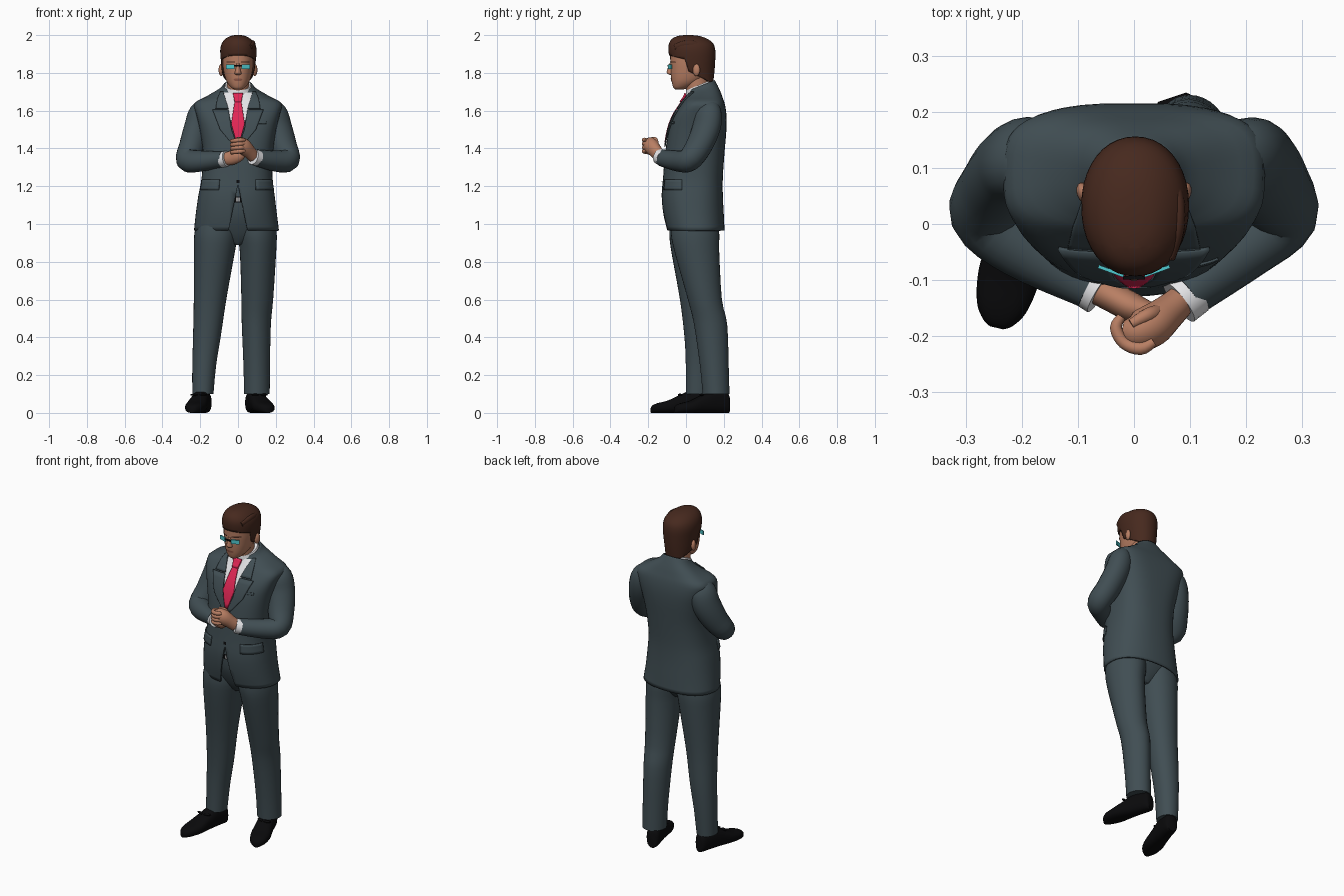
import bpy, bmesh, math
from mathutils import Vector, Matrix
from mathutils.bvhtree import BVHTree

def material(name, *rgb):
    m = bpy.data.materials.new(name)
    m.diffuse_color = (*rgb, 1)
    return m

SUIT = material("suit_grey", 0.052, 0.076, 0.087)
HAIR = material("hair_brown", 0.062, 0.022, 0.013)
SKIN = material("skin", 0.48, 0.21, 0.125)
SHIRT = material("shirt_white", 0.78, 0.78, 0.8)
TIE = material("tie_red", 0.75, 0.02, 0.09)
BLACK = material("leather_black", 0.003, 0.003, 0.0035)
LENS = material("lens_cyan", 0.08, 0.58, 0.62)
LIPS = material("lips", 0.28, 0.1, 0.065)
METAL = material("metal_grey", 0.3, 0.3, 0.3)

def finish(name, bm, mat, angle=50, thick=0.0, offset=-1):
    bmesh.ops.recalc_face_normals(bm, faces=bm.faces)
    me = bpy.data.meshes.new(name)
    bm.to_mesh(me)
    bm.free()
    me.materials.append(mat)
    ob = bpy.data.objects.new(name, me)
    bpy.context.collection.objects.link(ob)
    bpy.ops.object.select_all(action='DESELECT')
    ob.select_set(True)
    bpy.context.view_layer.objects.active = ob
    bpy.ops.object.shade_smooth_by_angle(angle=math.radians(angle))
    if thick:
        m = ob.modifiers.new("thickness", 'SOLIDIFY')
        m.thickness, m.offset = thick, offset

def spline(rows, k):
    """Catmull-Rom through rows of equal length."""
    out = []
    for i in range(len(rows) - 1):
        p = [rows[max(0, min(len(rows) - 1, i + j))] for j in (-1, 0, 1, 2)]
        for t in (s / k for s in range(k)):
            out.append([0.5 * (2 * b + (c - a) * t + (2 * a - 5 * b + 4 * c - d) * t * t
                               + (3 * b - a - 3 * c + d) * t ** 3) for a, b, c, d in zip(*p)])
    return out + [list(rows[-1])]

def skin_rings(rings, cap=True):
    bm = bmesh.new()
    vs = [[bm.verts.new(p) for p in ring] for ring in rings]
    for a, b in zip(vs, vs[1:]):
        for i in range(len(a)):
            bm.faces.new((a[i - 1], a[i], b[i], b[i - 1]))
    if cap:
        bm.faces.new(vs[0])
        bm.faces.new(vs[-1])
    return bm

def oval(n, p):
    angles = [2 * math.pi * i / n for i in range(n)]
    return [[math.copysign(abs(f(a)) ** (2 / p), f(a)) for f in (math.cos, math.sin)] for a in angles]

def loft(rows, n=32, p=2.0, tilt=0.0, cap=True, k=3):
    """Horizontal rings: z, cx, cy, rx, ry and optionally squareness."""
    rows = spline([r if len(r) == 6 else (*r, p) for r in rows], k)
    return skin_rings([[(cx + rx * c, cy + ry * s, z + tilt * ry * s) for c, s in oval(n, q)]
                       for z, cx, cy, rx, ry, q in rows], cap)

def tube(rows, ref=(1, 0, 0), n=20, p=2.0, k=4, axis=None):
    """Rings across a path (or a fixed axis): x, y, z, radius along ref, other radius."""
    rows = spline(rows, k)
    pts = [Vector(r[:3]) for r in rows]
    side, rings = Vector(ref), []
    for i, r in enumerate(rows):
        t = axis or (pts[min(i + 1, len(pts) - 1)] - pts[max(i - 1, 0)]).normalized()
        side = (side - t * side.dot(t)).normalized()
        rings.append([pts[i] + side * (r[3] * c) + t.cross(side) * (r[4] * s) for c, s in oval(n, p)])
    return skin_rings(rings)

def plate(name, rows, target, mat, lift=0.004, yaw=0.0, thick=0.0, cols=8, k=4):
    """Patch of rows (z, u0, u1) laid on a target surface, seen along a yawed direction."""
    rot = Matrix.Rotation(yaw, 3, 'Z')
    ray = rot @ Vector((0, 1, 0))
    bm, grid = bmesh.new(), []
    for i in range((len(rows) - 1) * k + 1):
        j = min(i // k, len(rows) - 2)
        z, a, b = [x + (y - x) * (i / k - j) for x, y in zip(rows[j], rows[j + 1])]
        hits = [target.ray_cast(rot @ Vector((a + (b - a) * c / cols, -1, z)), ray)[0] for c in range(cols + 1)]
        grid.append([bm.verts.new(h - ray * lift) if h else None for h in hits])
    for r0, r1 in zip(grid, grid[1:]):
        for c in range(cols):
            q = (r0[c], r0[c + 1], r1[c + 1], r1[c])
            if all(q):
                bm.faces.new(q)
    finish(name, bm, mat, thick=thick, offset=0)

def solid(name, loc, size, mat, rot=0.0, box=False):
    bm = bmesh.new()
    m = Matrix.Translation(loc) @ Matrix.Rotation(rot, 4, 'Z') @ Matrix.Diagonal((*size, 1))
    if box:
        bmesh.ops.create_cube(bm, size=2, matrix=m)
    else:
        bmesh.ops.create_uvsphere(bm, u_segments=16, v_segments=10, radius=1, matrix=m)
    finish(name, bm, mat)

# Jacket body, neckline tipped forward, front split open below the button
bm = loft([(0.965, -0.008, 0.052, 0.225, 0.152, 2.3), (1.05, -0.009, 0.04, 0.215, 0.16, 2.3),
           (1.15, -0.008, 0.033, 0.202, 0.162, 2.4), (1.25, -0.005, 0.037, 0.187, 0.158, 2.5),
           (1.38, 0, 0.047, 0.186, 0.157, 2.7), (1.50, 0, 0.062, 0.203, 0.152, 3.0),
           (1.58, 0, 0.077, 0.222, 0.137, 3.3), (1.64, 0, 0.092, 0.23, 0.112, 3.3),
           (1.675, 0, 0.094, 0.165, 0.095, 2.8), (1.71, 0, 0.088, 0.1, 0.08, 2.4),
           (1.735, 0, 0.082, 0.078, 0.07, 2.2)], n=48, cap=False)
for v in bm.verts:
    if v.co.z > 1.66:
        v.co.z += (v.co.y - 0.085) * 0.4 * (v.co.z - 1.66) / 0.075
jacket_bvh = BVHTree.FromBMesh(bm)
for s in (-1, 1):
    fs = [f for f in bm.faces if f.calc_center_median().y < 0 and f.calc_center_median().z < 1.25]
    geom = fs + list({e for f in fs for e in f.edges}) + list({v for f in fs for v in f.verts})
    bmesh.ops.bisect_plane(bm, geom=geom, plane_co=(0, 0, 1.21), plane_no=(s * 0.245, 0, 0.05))
mids = [(f, f.calc_center_median()) for f in bm.faces]
gap = [f for f, c in mids if c.y < 0 and abs(c.x) < 0.05 * (1.21 - c.z) / 0.245]
bmesh.ops.delete(bm, geom=gap, context='FACES')
finish("jacket", bm, SUIT, thick=0.01)

# Shirt front, tie, lapels and jacket details
plate("shirt_front", [(1.695, -0.082, 0.082), (1.6, -0.052, 0.052), (1.43, -0.006, 0.006)],
      jacket_bvh, SHIRT, 0.003, cols=14)
plate("tie", [(1.685, -0.025, 0.025), (1.645, -0.018, 0.018), (1.53, -0.036, 0.036),
              (1.43, -0.008, 0.008)], jacket_bvh, TIE, 0.008, thick=0.007)
plate("tie_knot", [(1.692, -0.027, 0.027), (1.645, -0.017, 0.017)], jacket_bvh, TIE, 0.013, thick=0.009)
for s, side in ((-1, "right"), (1, "left")):
    plate(side + "_lapel", [(1.605, 0.05 * s, 0.135 * s), (1.5, 0.034 * s, 0.095 * s),
                            (1.41, 0.002 * s, 0.02 * s)], jacket_bvh, SUIT, 0.006, thick=0.007)
    plate(side + "_jacket_collar", [(1.7, 0.078 * s, 0.092 * s), (1.66, 0.066 * s, 0.11 * s),
                                    (1.61, 0.051 * s, 0.118 * s)], jacket_bvh, SUIT, 0.006, thick=0.007)
    plate(side + "_pocket_flap", [(1.235, -0.06, 0.06), (1.18, -0.063, 0.063)],
          jacket_bvh, SUIT, 0.004, yaw=s * math.radians(64), thick=0.006)
plate("breast_pocket", [(1.543, 0.105, 0.15), (1.53, 0.105, 0.15)], jacket_bvh, SUIT, 0.003, thick=0.004)
plate("jacket_button", [(1.232, -0.008, 0.008), (1.216, -0.008, 0.008)], jacket_bvh, BLACK, 0.005)

# Trousers: hips, belt and two legs
bm = loft([(0.89, -0.005, 0.045, 0.03, 0.06), (0.95, -0.01, 0.045, 0.16, 0.1),
           (1.06, -0.01, 0.043, 0.195, 0.14), (1.2, -0.008, 0.038, 0.175, 0.138)], p=2.2)
hips_bvh = BVHTree.FromBMesh(bm)
finish("trouser_hips", bm, SUIT)
plate("belt", [(1.145, -0.05, 0.05), (1.115, -0.05, 0.05)], hips_bvh, BLACK, 0.004)
plate("belt_buckle", [(1.14, -0.011, 0.011), (1.12, -0.011, 0.011)], hips_bvh, METAL, 0.007)
finish("right_trouser_leg", loft([
    (1.04, -0.11, 0.042, 0.10, 0.12), (0.95, -0.116, 0.042, 0.115, 0.13), (0.85, -0.125, 0.045, 0.108, 0.122),
    (0.6, -0.148, 0.058, 0.086, 0.09), (0.4, -0.165, 0.068, 0.073, 0.076),
    (0.25, -0.179, 0.067, 0.063, 0.068), (0.1, -0.186, 0.062, 0.056, 0.062)], p=2.1), SUIT)
finish("left_trouser_leg", loft([
    (1.04, 0.095, 0.045, 0.10, 0.12), (0.95, 0.1, 0.048, 0.105, 0.128), (0.85, 0.106, 0.058, 0.096, 0.118),
    (0.6, 0.102, 0.1, 0.084, 0.09), (0.47, 0.097, 0.13, 0.077, 0.088),
    (0.25, 0.099, 0.15, 0.07, 0.076), (0.1, 0.1, 0.159, 0.068, 0.071)], p=1.9), SUIT)

# Shoes: rows of distance along the foot, half width, height
for side, heel, toe in (("right", (-0.172, 0.122), (-0.245, -0.185)), ("left", (0.068, 0.226), (0.162, -0.06))):
    h, t = Vector((*heel, 0)), Vector((*toe, 0))
    rows = [(*h.lerp(t, f).xy, z * 0.5, w, z * 0.5) for f, w, z in (
        (0, 0.026, 0.09), (0.06, 0.038, 0.11), (0.3, 0.045, 0.12), (0.5, 0.05, 0.095),
        (0.7, 0.055, 0.066), (0.88, 0.045, 0.052), (0.97, 0.027, 0.04), (1, 0.012, 0.028))]
    finish(side + "_shoe", tube(rows, p=2.6, axis=(t - h).normalized()), BLACK)
    for s in (-1, 1):
        solid(side + "_lace_bow", h.lerp(t, 0.5) + Vector((s * 0.024, 0, 0.096)), (0.022, 0.009, 0.006), BLACK, s * 0.4)

# Sleeves and cuffs
for s, side, wrist, end in ((-1, "right", (-0.078, -0.108, 1.342), (-0.059, -0.12, 1.346)),
                            (1, "left", (0.098, -0.125, 1.35), (0.08, -0.139, 1.356))):
    finish(side + "_sleeve", tube([
        (0.15 * s, 0.118, 1.635, 0.03, 0.045), (0.188 * s, 0.117, 1.59, 0.064, 0.076),
        (0.212 * s, 0.108, 1.51, 0.069, 0.08), (0.243 * s, 0.067, 1.41, 0.067, 0.073),
        (0.264 * s, 0.015, 1.34, 0.064, 0.062), (0.2 * s, -0.042, 1.333, 0.057, 0.055),
        (*wrist, 0.04, 0.046)], ref=(1, -0.6, 0)), SUIT)
    w, e = Vector(wrist), Vector(end)
    finish(side + "_cuff", tube([(*w.lerp(e, f), 0.042, 0.044) for f in (-0.4, 0.3, 1)], ref=(0, 0, 1), k=1), SHIRT)

# Hands: one fist resting over the other
finish("right_hand", tube([(-0.065, -0.115, 1.345, 0.034, 0.028), (-0.035, -0.132, 1.35, 0.038, 0.027),
                           (0, -0.15, 1.365, 0.038, 0.026), (0.03, -0.158, 1.38, 0.025, 0.018)], ref=(0, 0, 1)), SKIN)
finish("left_hand", tube([(0.082, -0.138, 1.358, 0.034, 0.028), (0.06, -0.158, 1.382, 0.037, 0.032),
                          (0.03, -0.182, 1.41, 0.043, 0.038), (0.002, -0.192, 1.422, 0.038, 0.034),
                          (-0.02, -0.19, 1.422, 0.02, 0.018)], ref=(0, 0, 1)), SKIN)
for z in (1.445, 1.425, 1.405, 1.385):
    finish("left_finger", tube([(0.035, -0.21, z, 0.009, 0.009), (0.012, -0.222, z, 0.012, 0.012),
                                (-0.018, -0.212, z - 0.004, 0.011, 0.011), (-0.032, -0.185, z - 0.006, 0.011, 0.011),
                                (-0.022, -0.165, z - 0.006, 0.008, 0.008)], n=10, ref=(0, 0, 1)), SKIN)
finish("left_thumb", tube([(0.05, -0.155, 1.408, 0.013, 0.013), (0.025, -0.162, 1.445, 0.013, 0.013),
                           (-0.005, -0.178, 1.452, 0.009, 0.009)], n=10, ref=(0, 1, 0)), SKIN)

# Neck and shirt collar
finish("neck", loft([(1.66, 0, 0.075, 0.06, 0.06), (1.72, 0, 0.06, 0.058, 0.062), (1.8, 0, 0.05, 0.058, 0.065)]), SKIN)
finish("shirt_collar", loft([(1.68, 0, 0.077, 0.083, 0.078), (1.715, 0, 0.073, 0.076, 0.074),
                             (1.737, 0, 0.071, 0.068, 0.07)], tilt=0.42), SHIRT, 40)

# Head, face and glasses
bm = loft([(1.712, 0, -0.035, 0.018, 0.02), (1.722, 0, -0.025, 0.036, 0.042), (1.75, 0, 0.0, 0.058, 0.075),
           (1.785, 0, 0.02, 0.071, 0.1), (1.82, 0, 0.03, 0.078, 0.112), (1.86, 0, 0.032, 0.082, 0.115),
           (1.92, 0, 0.03, 0.08, 0.112), (1.96, 0, 0.028, 0.06, 0.085)], p=2.2)
head_bvh = BVHTree.FromBMesh(bm)
finish("head", bm, SKIN)
finish("nose", loft([(1.79, 0, -0.076, 0.012, 0.01), (1.797, 0, -0.08, 0.019, 0.02), (1.812, 0, -0.08, 0.014, 0.021),
                     (1.85, 0, -0.078, 0.008, 0.011)], n=12), SKIN)
plate("mouth", [(1.769, -0.018, 0.018), (1.764, -0.025, 0.025), (1.757, -0.014, 0.014)], head_bvh, LIPS, 0.003)
solid("glasses_bridge", (0, -0.096, 1.838), (0.02, 0.003, 0.004), BLACK, box=True)
for s, side in ((-1, "right"), (1, "left")):
    solid(side + "_lens", (0.041 * s, -0.084, 1.833), (0.024, 0.003, 0.012), LENS, 0.35 * s, box=True)
    plate(side + "_eyebrow", [(1.861, 0.016 * s, 0.06 * s), (1.854, 0.014 * s, 0.062 * s)], head_bvh, HAIR, 0.004)
    solid(side + "_ear", (0.089 * s, 0.055, 1.815), (0.013, 0.02, 0.032), SKIN, -0.35 * s)

# Hair: cap cut away around the face and along the nape, with a side wave
bm = loft([(1.745, 0, 0.085, 0.066, 0.058), (1.8, 0, 0.042, 0.084, 0.108), (1.87, 0.002, 0.035, 0.093, 0.12),
           (1.92, 0.002, 0.031, 0.096, 0.124), (1.955, 0.002, 0.027, 0.088, 0.117), (1.98, 0, 0.02, 0.067, 0.094),
           (1.995, 0, 0.014, 0.04, 0.058), (2.0, 0, 0.01, 0.015, 0.02)], n=40, p=2.1)
for co, no, clear in (((0, 0.03, 1.8), (0, 0.45, 0.9), True), ((0, 0.016, 1.8), (0, 1, 0.3), False),
                      ((0, -0.08, 1.89), (0, 0.25, 1), False)):
    bmesh.ops.bisect_plane(bm, geom=bm.verts[:] + bm.edges[:] + bm.faces[:], plane_co=co, plane_no=no,
                           clear_inner=clear)
mids = [(f, f.calc_center_median()) for f in bm.faces]
gap = [f for f, c in mids if c.y - 0.016 + 0.3 * (c.z - 1.8) < 0 and 0.25 * (c.y + 0.08) + c.z - 1.89 < 0]
bmesh.ops.delete(bm, geom=gap, context='FACES')
finish("hair", bm, HAIR, thick=0.012)
finish("hair_side_wave", tube([(0.066, -0.06, 1.935, 0.008, 0.015), (0.077, -0.01, 1.95, 0.013, 0.02),
                               (0.078, 0.04, 1.95, 0.013, 0.02), (0.07, 0.085, 1.94, 0.008, 0.014)], n=12), HAIR)
